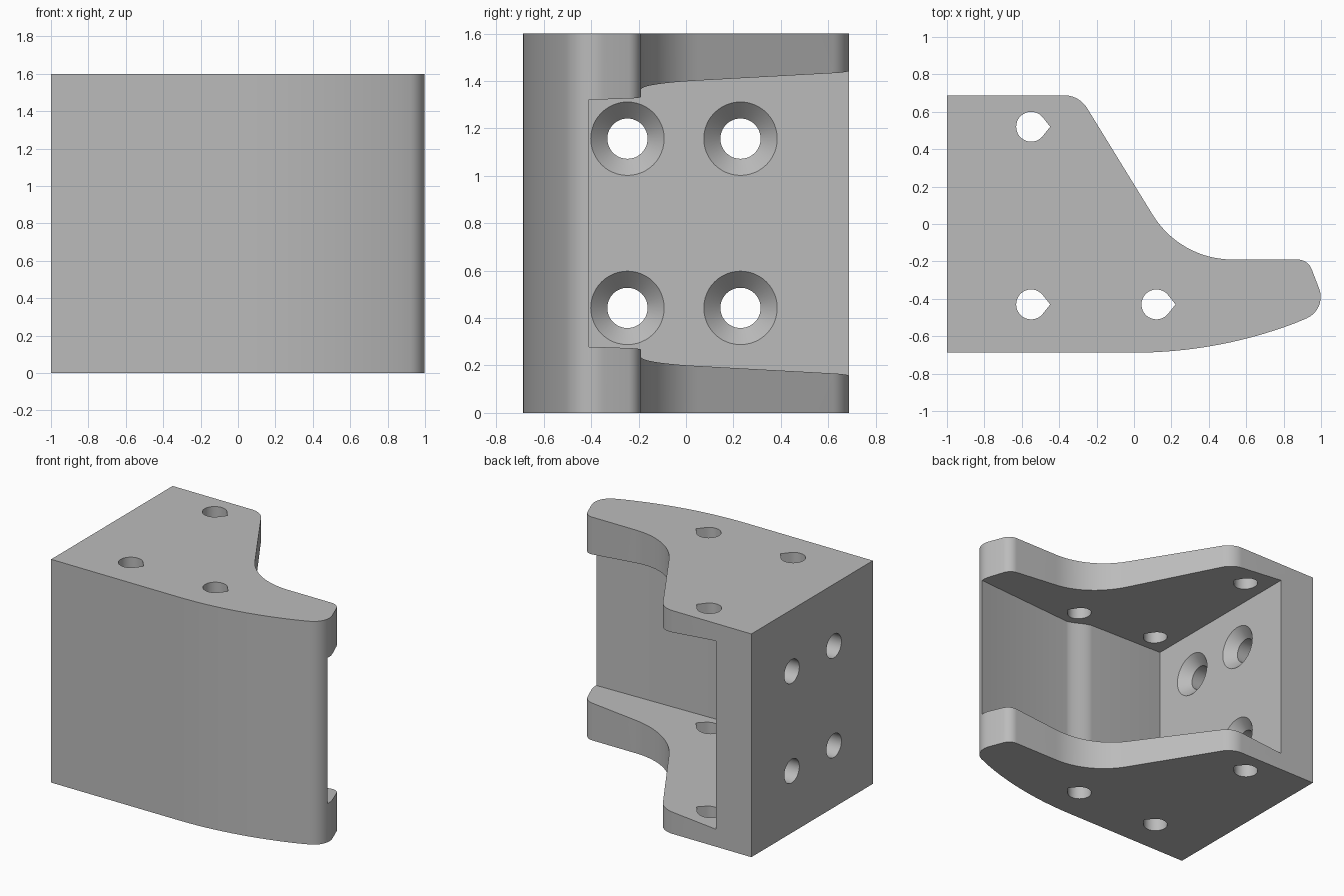
import bpy, bmesh, math
from mathutils import Vector, Matrix

if "Cube" in bpy.data.objects:
    bpy.data.objects.remove(bpy.data.objects["Cube"])


def prism(name, pts, z_low, z_high):
    """Extrude a plan outline between two heights, each a function of x."""
    bm = bmesh.new()
    low = [bm.verts.new((x, y, z_low(x))) for x, y in pts]
    high = [bm.verts.new((x, y, z_high(x))) for x, y in pts]
    bm.faces.new(low)
    bm.faces.new(high)
    n = len(pts)
    for i in range(n):
        j = (i + 1) % n
        bm.faces.new((low[i], low[j], high[j], high[i]))
    return finish(name, bm)


def finish(name, bm):
    bmesh.ops.recalc_face_normals(bm, faces=bm.faces[:])
    mesh = bpy.data.meshes.new(name)
    bm.to_mesh(mesh)
    bm.free()
    ob = bpy.data.objects.new(name, mesh)
    bpy.context.collection.objects.link(ob)
    return ob


def fillet(prev, corner, nxt, length, steps=10):
    """Round a corner with an arc whose tangents have the given length."""
    p, c, n = Vector(prev), Vector(corner), Vector(nxt)
    u, v = (p - c).normalized(), (n - c).normalized()
    half = math.acos(u.dot(v)) / 2
    r = length * math.tan(half)
    mid = c + (u + v).normalized() * (length / math.cos(half))
    a, b = c + u * length - mid, c + v * length - mid
    ang = a.angle(b)
    out = []
    for i in range(steps + 1):
        t = i / steps
        d = (a * math.sin((1 - t) * ang) + b * math.sin(t * ang)) / math.sin(ang)
        out.append(tuple(mid + d.normalized() * r))
    return out


def cut(target, cutter):
    mod = target.modifiers.new("cut", 'BOOLEAN')
    mod.operation = 'DIFFERENCE'
    mod.solver = 'EXACT'
    mod.object = cutter
    bpy.context.view_layer.objects.active = target
    bpy.ops.object.modifier_apply(modifier=mod.name)
    bpy.data.objects.remove(cutter)


# Body: plan outline with rounded corners and a bowed front
R = 2.43
front = [(x, -0.688 + R - math.sqrt(R * R - x * x))
         for x in [0.92 * i / 16 for i in range(17)]]
A, B, C, D = (-0.293, 0.688), (0.247, -0.19), (0.93, -0.19), (1.033, -0.458)
outline = [(-1, 0.688), (-1, -0.688)] + front[:-1]
outline += fillet(front[-2], D, C, 0.12)
outline += fillet(D, C, B, 0.055)
outline += fillet(C, B, A, 0.28, 14)
outline += fillet(B, A, (-1, 0.688), 0.08)
body = prism("bracket_body", outline, lambda x: 0.0, lambda x: 1.6)

# Cavity: flanges thicken away from the side wall, front wall has a soft step
step = []
for i in range(13):
    t = i / 12
    s = t * t * (3 - 2 * t)
    step.append((-0.07 + 0.19 * t, -0.525 - 0.043 * s))
cavity = [(-0.72, 1.0), (-0.72, -0.585)] + step + [(1.2, -0.372), (1.2, 1.0)]
draft = lambda x: 0.125 + 0.089 * (x + 0.72)
cut(body, prism("cavity_cutter", cavity, draft, lambda x: 1.6 - draft(x)))

# Teardrop holes through both flanges
for hx, hy in ((-0.55, 0.52), (-0.55, -0.43), (0.12, -0.43)):
    pts = [(hx + 0.102, hy)]
    for i in range(29):
        a = math.radians(42 + 276 * i / 28)
        pts.append((hx + 0.08 * math.cos(a), hy + 0.08 * math.sin(a)))
    cut(body, prism("hole_cutter", pts, lambda x: -0.2, lambda x: 1.8))

# Countersunk screw holes in the side wall, revolved about x
SEG = 48
for hy in (-0.247, 0.23):
    for hz in (0.443, 1.157):
        bm = bmesh.new()
        rings = []
        for x, r in ((-1.2, 0.085), (-0.79, 0.085), (-0.72, 0.155), (-0.66, 0.155)):
            rings.append([bm.verts.new((x, hy + r * math.cos(2 * math.pi * k / SEG),
                                        hz + r * math.sin(2 * math.pi * k / SEG)))
                          for k in range(SEG)])
        bm.faces.new(rings[0])
        bm.faces.new(rings[-1])
        for p, q in zip(rings, rings[1:]):
            for k in range(SEG):
                m = (k + 1) % SEG
                bm.faces.new((p[k], p[m], q[m], q[k]))
        cut(body, finish("screw_cutter", bm))

# Plain grey finish
grey = bpy.data.materials.new("plain_grey")
grey.diffuse_color = (0.5, 0.5, 0.5, 1)
grey.use_nodes = True
grey.node_tree.nodes["Principled BSDF"].inputs["Base Color"].default_value = grey.diffuse_color
body.data.materials.clear()
body.data.materials.append(grey)
bpy.ops.object.select_all(action='DESELECT')
body.select_set(True)
bpy.context.view_layer.objects.active = body
bpy.ops.object.shade_smooth_by_angle(angle=math.radians(25))
